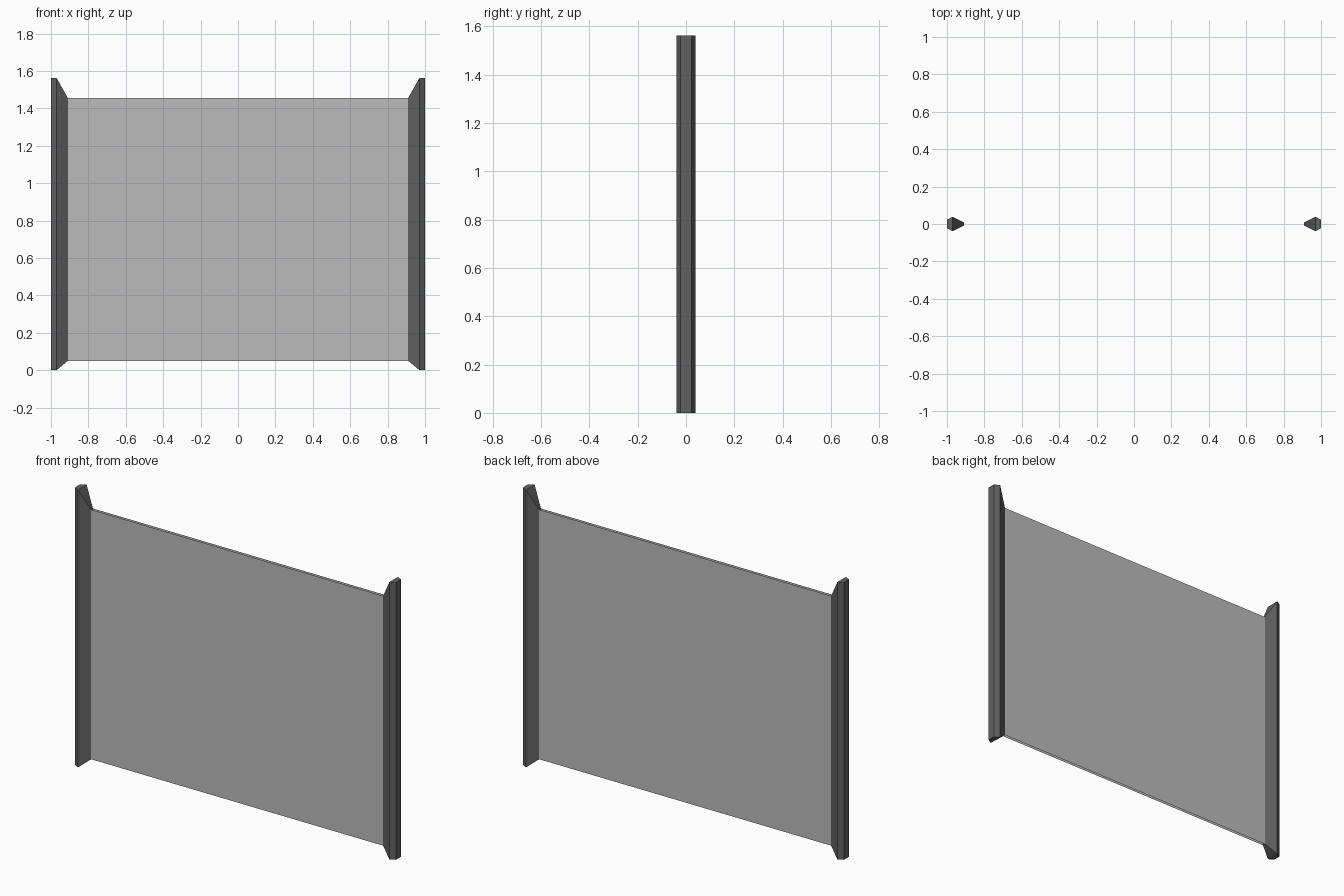
import bpy, bmesh, math

if "Cube" in bpy.data.objects:
    bpy.data.objects.remove(bpy.data.objects["Cube"])

def material(name, v):
    m = bpy.data.materials.new(name)
    m.diffuse_color = (v, v, v, 1)
    m.use_nodes = True
    m.node_tree.nodes["Principled BSDF"].inputs["Base Color"].default_value = m.diffuse_color
    return m

def make_object(name, bm, mat):
    me = bpy.data.meshes.new(name)
    bm.to_mesh(me)
    bm.free()
    ob = bpy.data.objects.new(name, me)
    bpy.context.collection.objects.link(ob)
    me.materials.append(mat)
    return ob

dark, light = material("dark_grey", 0.12), material("mid_grey", 0.5)

# Half cross-section of a rail: distance from centre, half depth, bottom z, top z
SECTION = [(1.0, 0.022, 0.0, 1.562), (0.97, 0.039, 0.0, 1.562), (0.91, 0.008, 0.05, 1.456)]

def rail(name, side):
    bm = bmesh.new()
    loop = [(x, -y, b, t) for x, y, b, t in SECTION] + [(x, y, b, t) for x, y, b, t in reversed(SECTION)]
    low = [bm.verts.new((side * x, y, b)) for x, y, b, t in loop]
    top = [bm.verts.new((side * x, y, t)) for x, y, b, t in loop]
    n = len(loop)
    for i in range(n):
        j = (i + 1) % n
        bm.faces.new((low[i], low[j], top[j], top[i]))
    # End caps: flat outer part and sloped inner part
    for v in (low, top):
        bm.faces.new((v[0], v[1], v[4], v[5]))
        bm.faces.new((v[1], v[2], v[3], v[4]))
    bmesh.ops.recalc_face_normals(bm, faces=bm.faces)
    ob = make_object(name, bm, dark)
    bpy.ops.object.select_all(action='DESELECT')
    ob.select_set(True)
    bpy.context.view_layer.objects.active = ob
    bpy.ops.object.shade_smooth_by_angle(angle=math.radians(50))

rail("left_rail", -1)
rail("right_rail", 1)

# Panel: front and back sheets, open along the top and bottom
bm = bmesh.new()
for s in (-1, 1):
    pts = [(-0.91, 0.05), (0.91, 0.05), (0.91, 1.456), (-0.91, 1.456)]
    vs = [bm.verts.new((-s * x, s * 0.008, z)) for x, z in pts]
    bm.faces.new(vs)
make_object("panel", bm, light)
